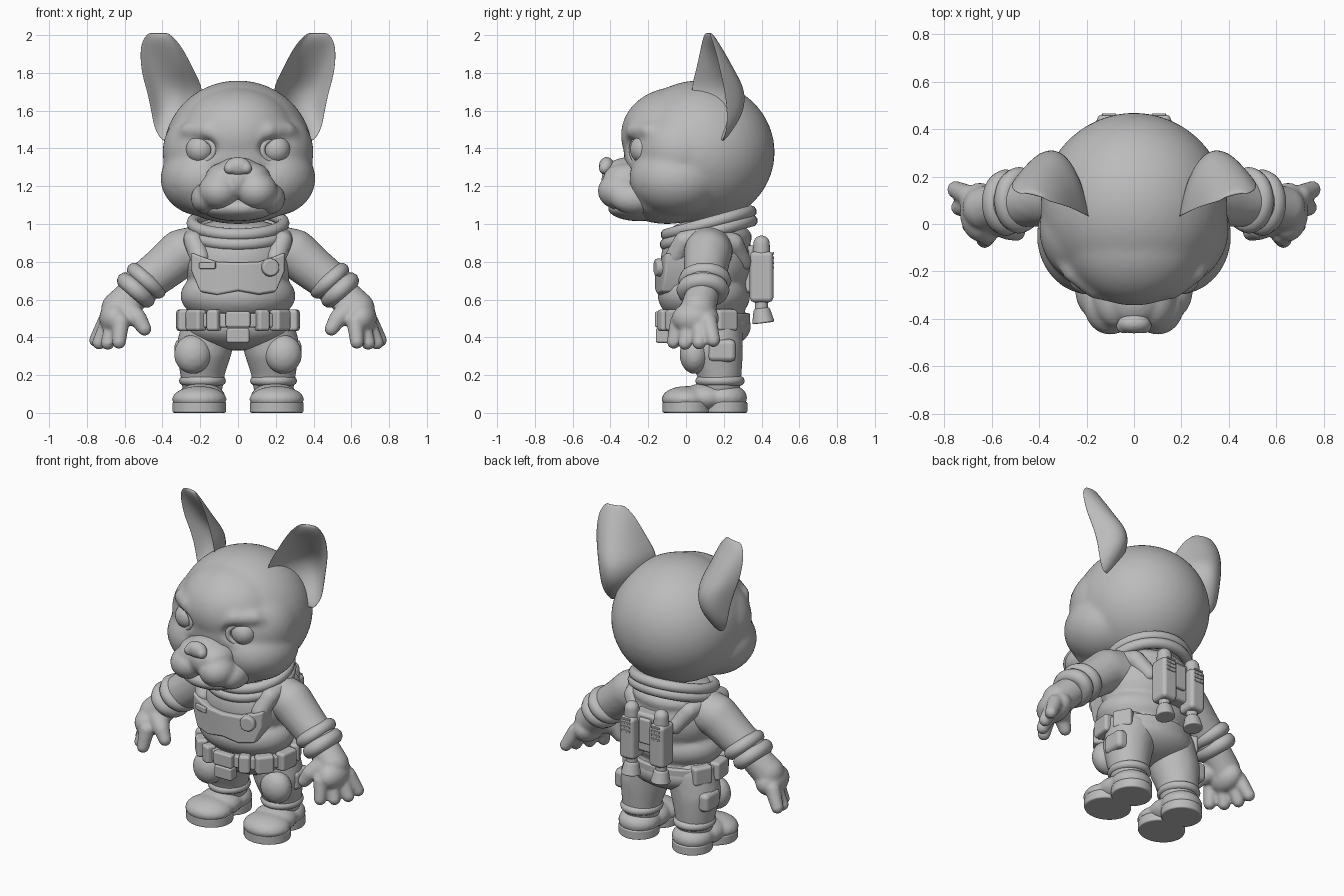
import bpy, bmesh, math
from mathutils import Matrix, Vector, Euler

if "Cube" in bpy.data.objects:
    bpy.data.objects.remove(bpy.data.objects["Cube"], do_unlink=True)

GREY = bpy.data.materials.new("plain grey")
GREY.use_nodes = True
GREY.diffuse_color = (0.5, 0.5, 0.5, 1)
GREY.node_tree.nodes["Principled BSDF"].inputs["Base Color"].default_value = (0.5, 0.5, 0.5, 1)


def finish(name, bm, mirror=False, bevel=0):
    """Turn a bmesh into a smooth grey object, optionally bevelled and mirrored in x."""
    bmesh.ops.recalc_face_normals(bm, faces=bm.faces)
    for f in bm.faces:
        f.smooth = True
    me = bpy.data.meshes.new(name)
    bm.to_mesh(me)
    bm.free()
    me.materials.append(GREY)
    ob = bpy.data.objects.new(name, me)
    bpy.context.scene.collection.objects.link(ob)
    if bevel:
        mod = ob.modifiers.new("bevel", "BEVEL")
        mod.width, mod.segments, mod.harden_normals = bevel, 2, True
    if mirror:
        ob.modifiers.new("mirror", "MIRROR")
    return ob


def place(loc, scale=(1, 1, 1), rot=(0, 0, 0)):
    return Matrix.LocRotScale(Vector(loc), Euler(rot), Vector(scale))


def ball(x, y, z, rx, ry=None, rz=None):
    return (x, y, z), (rx, ry or rx, rz or rx)


def chain(*pts, steps=8):
    """Overlapping balls that taper along a path of (x, y, z, radius) points."""
    out = []
    for a, b in zip(pts, pts[1:]):
        for i in range(steps + 1):
            t = i / steps
            out.append(ball(*[p + (q - p) * t for p, q in zip(a, b)]))
    return out


def both(parts):
    return parts + [((-c[0], c[1], c[2]), r) for c, r in parts]


def remesh(ob, voxel):
    mod = ob.modifiers.new("remesh", "REMESH")
    mod.mode, mod.voxel_size, mod.use_smooth_shade = "VOXEL", voxel, True


def sculpt(name, parts, voxel=0.015, soften=4, mirror=False, cutter=None):
    """Fuse balls into one softened skin."""
    bm = bmesh.new()
    for c, r in parts:
        n = 48 if max(r) > .16 else 24
        bmesh.ops.create_uvsphere(bm, u_segments=n, v_segments=n // 2, radius=1, matrix=place(c, r))
    ob = finish(name, bm)
    remesh(ob, voxel)
    if cutter:
        cut = ob.modifiers.new("carve", "BOOLEAN")
        cut.operation, cut.object = "DIFFERENCE", cutter
        remesh(ob, voxel)
    if soften:
        mod = ob.modifiers.new("soften", "SMOOTH")
        mod.factor, mod.iterations = 0.5, soften
    if mirror:
        ob.modifiers.new("mirror", "MIRROR")
    return ob


def box(name, loc, size, rot=(0, 0, 0), mirror=False, bevel=0.012):
    bm = bmesh.new()
    bmesh.ops.create_cube(bm, size=1, matrix=place(loc, size, rot))
    return finish(name, bm, mirror, bevel)


def tube(name, loc, r1, r2, depth, scale=(1, 1, 1), rot=(0, 0, 0), mirror=False, bevel=0.01):
    bm = bmesh.new()
    bmesh.ops.create_cone(bm, cap_ends=True, segments=40, radius1=r1, radius2=r2, depth=depth,
                          matrix=place(loc, scale, rot))
    return finish(name, bm, mirror, bevel)


def ring(name, loc, rx, ry, minor, rot=(0, 0, 0), mirror=False):
    """Torus with an oval path."""
    bm = bmesh.new()
    m = place(loc, rot=rot)
    rows = []
    for i in range(40):
        a = i * math.tau / 40
        d = Vector((math.cos(a), math.sin(a), 0))
        rows.append([bm.verts.new(m @ (Vector((rx * d.x, ry * d.y, 0)) + d * minor * math.cos(b)
                     + Vector((0, 0, minor * math.sin(b)))))
                     for b in [j * math.tau / 10 for j in range(10)]])
    for i in range(40):
        for j in range(10):
            p, q, k = rows[i], rows[(i + 1) % 40], (j + 1) % 10
            bm.faces.new((p[j], q[j], q[k], p[k]))
    return finish(name, bm, mirror)


# Head: skull, forehead, cheeks, jaw and brows, with sockets and smile creases carved in
carver = sculpt("head_carver", both([ball(.2, -.33, 1.395, .1, .085, .075)]
                + chain((.2, -.31, 1.09, .018), (.29, -.275, 1.13, .018), (.35, -.21, 1.2, .014))),
                0.01, 0)
carver.hide_render = True
carver.hide_set(True)
sculpt("head", [ball(0, .07, 1.38, .395, .4, .38), ball(0, -.05, 1.47, .31, .295, .255),
                ball(0, -.1, 1.14, .3, .25, .14)]
       + both([ball(.18, -.05, 1.24, .23, .25, .2), ball(.15, -.02, 1.38, .25, .25, .25)]
              + chain((.08, -.3, 1.45, .03), (.16, -.275, 1.495, .045),
                      (.26, -.2, 1.495, .045), (.32, -.12, 1.45, .035))),
       0.014, 9, cutter=carver)
sculpt("eyes", [ball(.2, -.22, 1.395, .078)], 0.012, 2, mirror=True)
ring("eyelids", (.202, -.25, 1.392), .082, .062, .016, (math.pi / 2, 0, .45), mirror=True)

# Muzzle: bridge and hanging lips, chin and nose
sculpt("muzzle", [ball(0, -.3, 1.275, .12, .13, .08), ball(0, -.35, 1.23, .08, .1, .1)]
       + both([ball(.075, -.31, 1.24, .1, .13, .085), ball(.1, -.35, 1.175, .11, .118, .1),
               ball(.165, -.27, 1.135, .085, .13, .085)]), 0.012, 5)
sculpt("chin", [ball(0, -.25, 1.085, .2, .165, .07)])
sculpt("nose", [ball(0, -.42, 1.305, .07, .042, .05)] + both([ball(.043, -.43, 1.295, .032)]), 0.008, 3)

# Ears: stacked crescents of (height, inner edge, outer edge, depth of bulge)
bm = bmesh.new()
rows = []
for z, xa, ya, xb, yb, d in [(1.44, .3, .12, .4, .2, .03), (1.5, .25, .07, .445, .22, .09),
                             (1.6, .2, .04, .46, .22, .17), (1.71, .18, .025, .485, .205, .19),
                             (1.8, .225, .05, .512, .185, .14), (1.9, .275, .075, .52, .165, .085),
                             (1.97, .32, .09, .51, .145, .045), (2.012, .37, .105, .475, .13, .02)]:
    row = []
    for i in range(9):
        t = i / 8
        s = math.sin(math.pi * t) ** .7
        row.append((xa + (xb - xa) * t - .15 * d * s, ya + (yb - ya) * t + d * s, z))
    wall = min(.035, d * .7)
    inner = [(x, y - wall * math.sin(math.pi * i / 8) - .008, z) for i, (x, y, z) in enumerate(row)]
    rows.append([bm.verts.new(p) for p in row + inner[::-1]])
for p, q in zip(rows, rows[1:]):
    for j in range(18):
        k = (j + 1) % 18
        bm.faces.new((p[j], p[k], q[k], q[j]))
for row in (rows[0], rows[-1]):
    for j in range(8):
        bm.faces.new((row[j], row[j + 1], row[16 - j], row[17 - j]))
ears = finish("ears", bm, mirror=True)
ears.modifiers.new("round", "SUBSURF").levels = 2

# Suit: torso, collar, broad shoulder harness
sculpt("torso", [ball(0, .11, .8, .29, .245, .24), ball(0, .095, .62, .305, .245, .16),
                 ball(0, .13, .46, .29, .215, .13), ball(0, .12, .93, .26, .23, .1)], soften=6)
for i, (z, r) in enumerate([(.955, .245), (1.005, .24)]):
    ring("collar_%d" % (i + 1), (0, .12, z), r, r - .01, .033, (.27, 0, 0))
sculpt("shoulder_harness", chain((.2, -.06, .82, .055), (.235, -.01, .91, .055), (.235, .11, .93, .06),
                                 (.2, .25, .9, .055), (.13, .3, .8, .05)), mirror=True)

# Chest unit: a bowed plate with a dial and a small panel
bm = bmesh.new()
cols = []
for x, top, low in [(-.25, .85, .76), (-.2, .83, .64), (-.11, .8, .625), (0, .795, .645),
                    (.11, .8, .625), (.2, .83, .64), (.25, .85, .76)]:
    cols.append([bm.verts.new((x, y + .9 * x * x, z)) for y, z in
                 ((-.165, top), (-.165, low), (-.05, low), (-.05, top))])
for p, q in zip(cols, cols[1:]):
    for j in range(4):
        k = (j + 1) % 4
        bm.faces.new((p[j], p[k], q[k], q[j]))
bm.faces.new(cols[0])
bm.faces.new(cols[-1])
finish("chest_unit", bm, bevel=.014)
tube("chest_dial", (.17, -.14, .77), .05, .045, .05, rot=(math.pi / 2, 0, .25))
box("chest_panel", (-.16, -.14, .78), (.09, .03, .035), (0, 0, -.28), bevel=.006)

# Arms: sleeves, thick rolled cuffs and gloved hands
sculpt("sleeves", chain((.22, .12, .86, .13), (.3, .115, .845, .128), (.39, .105, .77, .118),
                        (.52, .09, .67, .105)), mirror=True)
AIM = (0, math.radians(139), 0)
ring("cuffs_upper", (.485, .1, .7), .085, .1, .04, AIM, mirror=True)
ring("cuffs_lower", (.54, .09, .65), .075, .095, .045, AIM, mirror=True)
fingers = [((.62, -.04, .48), (.63, -.065, .376)), ((.66, .015, .46), (.69, -.005, .37)),
           ((.69, .075, .46), (.735, .07, .372)), ((.7, .12, .48), (.752, .145, .385))]
hand = chain((.54, .09, .64, .088), (.63, .065, .55, .095)) + [ball(.65, .05, .5, .085, .125, .09)]
hand += chain((.59, .03, .54, .07), (.53, -.02, .5, .048), (.495, -.035, .445, .037))
for a, b in fingers:
    hand += chain((*a, .046), (*b, .037))
sculpt("gloves", hand, 0.01, mirror=True)

# Belt with buckle and pouches set around it
tube("belt", (0, .1, .49), 1, 1, .075, (.3, .24, 1))
box("buckle", (0, -.14, .495), (.13, .05, .085))
box("buckle_tab", (0, -.125, .41), (.12, .07, .08))
for i, (deg, w) in enumerate([(-64, .07), (-40, .11), (-6, .13), (28, .12)]):
    a = math.radians(deg)
    spot = (.29 * math.cos(a), .1 + .235 * math.sin(a), .49)
    box("belt_pouches_%d" % (i + 1), spot, (.07, w, .115), (0, 0, a), mirror=True, bevel=.018)

# Legs: baggy trousers, knee pads, thigh pockets, ankle folds
sculpt("trousers", both(chain((.15, .15, .45, .15), (.18, .155, .34, .148), (.188, .175, .23, .122),
                              (.188, .18, .16, .112))), soften=5)
sculpt("knee_pads", [ball(.24, .045, .31, .1, .08, .105)], mirror=True)
box("thigh_pockets", (.295, .19, .33), (.08, .15, .12), mirror=True, bevel=.03)
ring("ankle_folds", (.188, .18, .17), .098, .105, .026, mirror=True)

# Boots: rounded uppers on toe and heel soles
sculpt("boots", [ball(.205, 0, .072, .145, .13, .07), ball(.195, .1, .08, .13, .13, .078),
                 ball(.19, .2, .08, .125, .125, .078)], 0.012, 3, mirror=True)
tube("toe_soles", (.205, .005, .03), 1, 1, .06, (.142, .13, 1), mirror=True)
tube("heel_soles", (.19, .205, .03), 1, 1, .06, (.12, .12, 1), mirror=True)

# Back pack: two thruster tanks on a backing plate
box("pack_plate", (0, .36, .76), (.2, .1, .25), bevel=.02)
box("pack_centre", (0, .4, .78), (.08, .06, .16))
box("tank_casings", (.105, .4, .72), (.105, .125, .27), mirror=True, bevel=.025)
sculpt("tank_caps", chain((.105, .4, .8, .048), (.105, .4, .895, .045)), 0.01, 2, mirror=True)
for i in range(4):
    box("tank_vents_%d" % (i + 1), (.105, .462, .77 + i * .025), (.06, .01, .012), mirror=True, bevel=.003)
tube("thruster_necks", (.105, .4, .57), .034, .034, .08, mirror=True, bevel=.004)
tube("thruster_nozzles", (.105, .405, .515), .06, .042, .08, rot=(.12, 0, 0), mirror=True)
